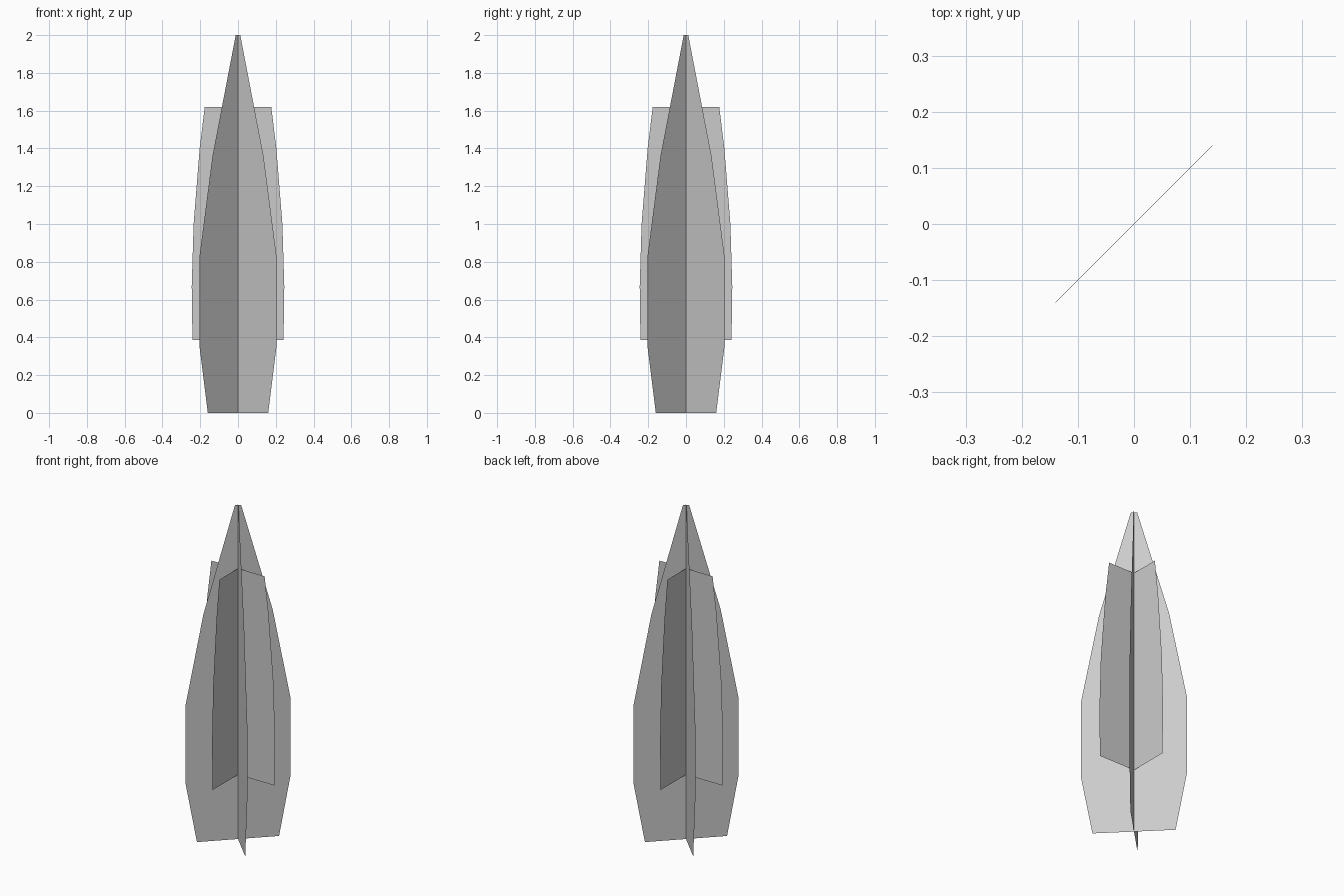
import bpy
import bmesh
from math import cos, sin, radians, sqrt

cube = bpy.data.objects.get("Cube")
if cube:
    bpy.data.objects.remove(cube, do_unlink=True)

# Single flat grey for every blade
grey = bpy.data.materials.new("plain_grey")
grey.use_nodes = True
colour = (0.6, 0.6, 0.6, 1.0)
grey.diffuse_color = colour
grey.node_tree.nodes["Principled BSDF"].inputs["Base Color"].default_value = colour

# Outlines as (half width, height), from bottom to top
TALL = [(w * sqrt(2), z) for w, z in
        [(0.16, 0.0), (0.205, 0.36), (0.205, 0.82), (0.135, 1.36), (0.012, 2.0)]]
SHORT = [(0.241, 0.385), (0.245, 0.67), (0.235, 1.0), (0.203, 1.4), (0.176, 1.62)]


def blade(name, outline, degrees):
    """Thin upright sheet through the centre axis, mirrored about it."""
    c, s = cos(radians(degrees)), sin(radians(degrees))
    loop = outline + [(-w, z) for w, z in reversed(outline)]
    bm = bmesh.new()
    bm.faces.new([bm.verts.new((w * c, w * s, z)) for w, z in loop])
    mesh = bpy.data.meshes.new(name)
    bm.to_mesh(mesh)
    bm.free()
    mesh.materials.append(grey)
    obj = bpy.data.objects.new(name, mesh)
    bpy.context.collection.objects.link(obj)
    return obj


# Tall pointed blades on the diagonals
blade("tall_blade_a", TALL, 45)
blade("tall_blade_b", TALL, 135)

# Short blunt blades on the main axes
blade("short_blade_side", SHORT, 0)
blade("short_blade_front", SHORT, 90)
